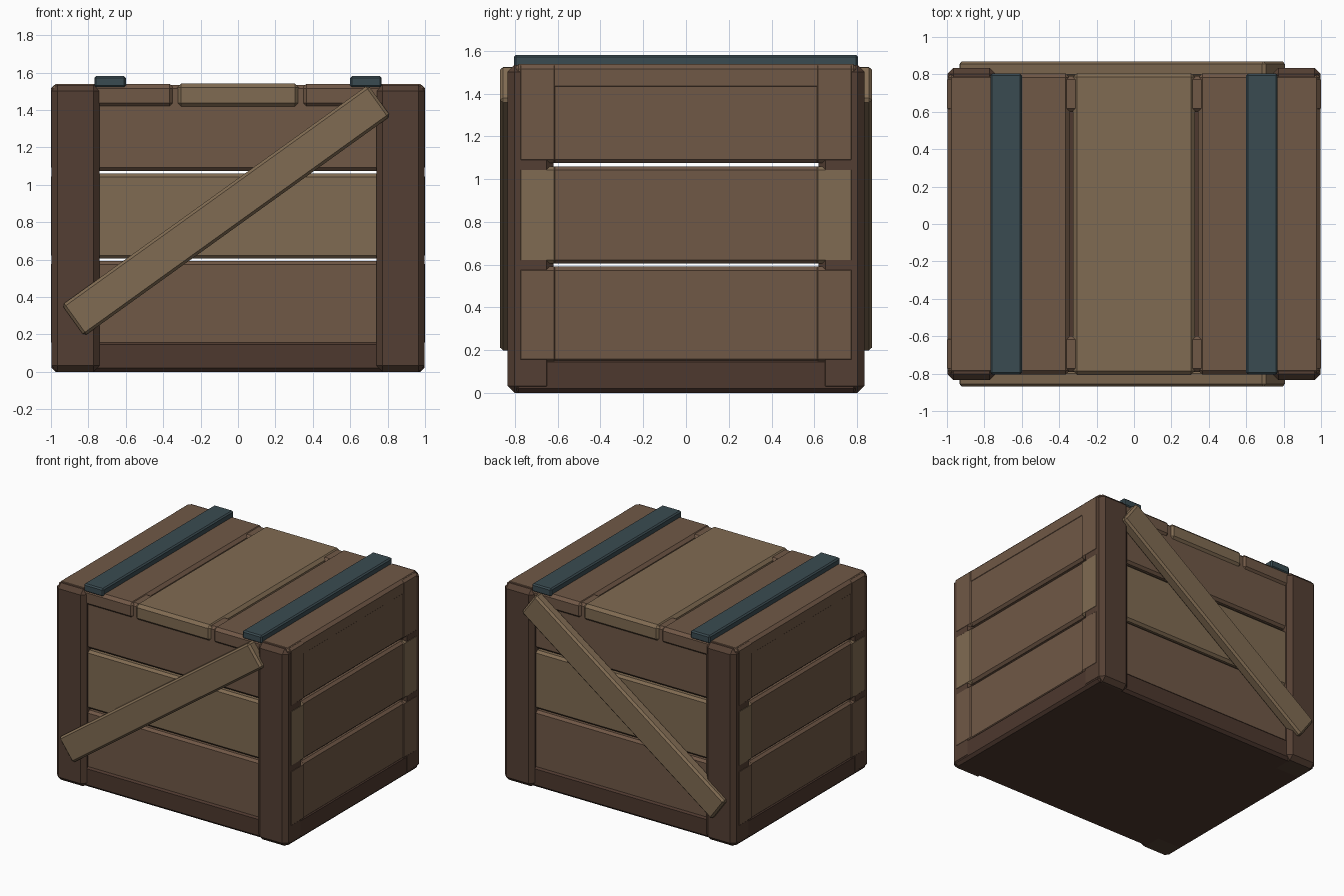
import bpy, bmesh, math
from mathutils import Matrix

if "Cube" in bpy.data.objects:
    bpy.data.objects.remove(bpy.data.objects["Cube"])


def material(name, hexcol):
    m = bpy.data.materials.new(name)
    rgb = [int(hexcol[i:i + 2], 16) / 255 for i in (0, 2, 4)]
    m.diffuse_color = [((c + 0.055) / 1.055) ** 2.4 for c in rgb] + [1]
    m.use_nodes = True
    m.node_tree.nodes["Principled BSDF"].inputs["Base Color"].default_value = m.diffuse_color
    return m


DARK = material("dark_wood", "543F33")
BASE = material("base_wood", "4D382E")
WOOD = material("brown_wood", "705846")
LIGHT = material("light_wood", "806B52")
STRAP = material("blue_strap", "3A4B51")


def box(name, x, y, z, mat, bevel=0.02, tilt=0.0):
    """Chamfered box from (min, max) ranges, optionally tilted about y."""
    size = [r[1] - r[0] for r in (x, y, z)]
    mid = [(r[0] + r[1]) / 2 for r in (x, y, z)]
    bm = bmesh.new()
    bmesh.ops.create_cube(bm, size=1, matrix=Matrix.Diagonal((*size, 1)))
    bmesh.ops.bevel(bm, geom=bm.edges[:], offset=bevel, segments=1,
                    affect='EDGES', profile=0.5)
    me = bpy.data.meshes.new(name)
    bm.to_mesh(me)
    bm.free()
    me.materials.append(mat)
    ob = bpy.data.objects.new(name, me)
    ob.location = mid
    ob.rotation_euler = (0, -tilt, 0)
    bpy.context.collection.objects.link(ob)
    return ob


def span(s, a, b):
    return tuple(sorted((s * a, s * b)))


# base slab
box("base", (-0.996, 0.996), (-0.803, 0.803), (0, 0.165), BASE, 0.02)

# corner posts
for sx in (-1, 1):
    for sy in (-1, 1):
        box("corner_post", span(sx, 0.74, 0.998), span(sy, 0.62, 0.835),
            (0, 1.535), DARK, 0.033)

# wall planks in three rows, the middle row lighter on front and back
rows = [(0.14, 0.592), (0.605, 1.06), (1.075, 1.533)]
for i, z in enumerate(rows):
    for s in (-1, 1):
        box("front_back_plank", (-1, 1), span(s, 0.60, 0.79), z,
            LIGHT if i == 1 else WOOD, 0.018)
        box("side_plank", span(s, 0.735, 0.994), (-0.7, 0.7), z, WOOD, 0.018)

# lid planks
box("lid_middle_plank", (-0.327, 0.327), (-0.807, 0.807), (1.415, 1.541), LIGHT, 0.022)
for s in (-1, 1):
    box("lid_side_plank", span(s, 0.343, 0.997), (-0.805, 0.805), (1.415, 1.538),
        WOOD, 0.022)
    # lid straps
    box("lid_strap", span(s, 0.60, 0.768), (-0.805, 0.805), (1.52, 1.582), STRAP, 0.01)

# diagonal braces on front and back
for s in (-1, 1):
    box("diagonal_brace", (-1.071, 0.945), span(s, 0.785, 0.87), (0.76, 0.965),
        LIGHT, 0.015, math.radians(35.7))
